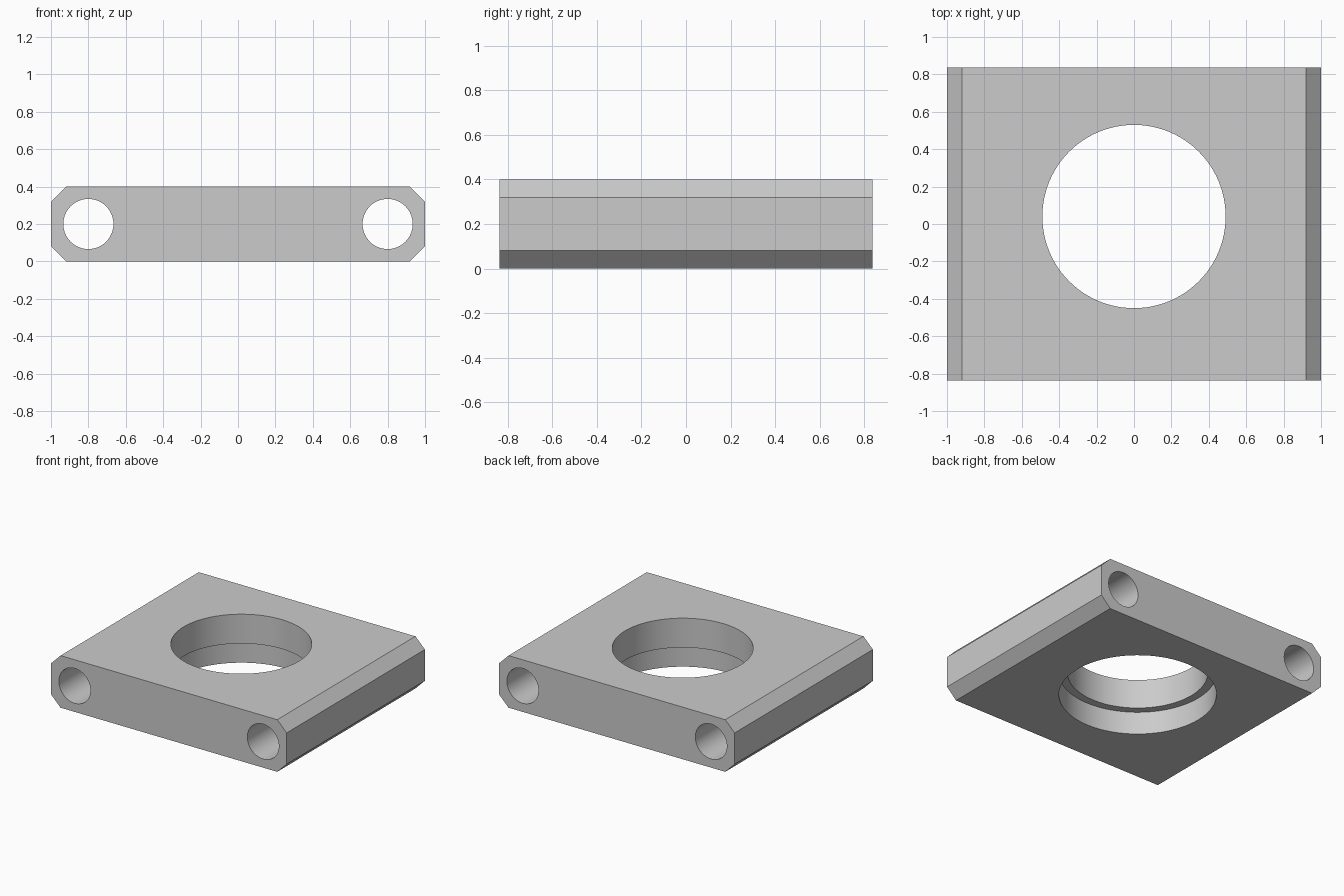
import bpy
import bmesh
import math

cube = bpy.data.objects.get("Cube")
if cube:
    bpy.data.objects.remove(cube, do_unlink=True)

WIDTH, DEPTH, HEIGHT, CHAMFER = 2.0, 1.676, 0.4, 0.08
BORE_Y = 0.04

grey = bpy.data.materials.new("plain_grey")
grey.use_nodes = True
grey.diffuse_color = (0.6, 0.6, 0.6, 1)
grey.node_tree.nodes["Principled BSDF"].inputs["Base Color"].default_value = (0.6, 0.6, 0.6, 1)

# Block: box with the four long edges chamfered
bm = bmesh.new()
bmesh.ops.create_cube(bm, size=1)
bmesh.ops.scale(bm, vec=(WIDTH, DEPTH, HEIGHT), verts=bm.verts)
bmesh.ops.translate(bm, vec=(0, 0, HEIGHT / 2), verts=bm.verts)
long_edges = [e for e in bm.edges if abs(e.verts[0].co.y - e.verts[1].co.y) > 1]
bmesh.ops.bevel(bm, geom=long_edges, offset=CHAMFER, segments=1,
                affect='EDGES', offset_type='OFFSET')
mesh = bpy.data.meshes.new("mounting_block")
bm.to_mesh(mesh)
bm.free()
block = bpy.data.objects.new("mounting_block", mesh)
bpy.context.collection.objects.link(block)
mesh.materials.append(grey)


def drill(name, radius, length, location, rotation=(0, 0, 0), sides=96):
    """Cut a round hole in the block and remove the cutter."""
    bpy.ops.mesh.primitive_cylinder_add(vertices=sides, radius=radius, depth=length,
                                        location=location, rotation=rotation)
    cutter = bpy.context.object
    cutter.name = name
    cutter.hide_render = True
    cutter.data.materials.append(grey)
    mod = block.modifiers.new(name, 'BOOLEAN')
    mod.operation = 'DIFFERENCE'
    mod.solver = 'EXACT'
    mod.object = cutter
    bpy.context.view_layer.objects.active = block
    bpy.ops.object.modifier_apply(modifier=name)
    bpy.data.objects.remove(cutter, do_unlink=True)


# Central bore with a wider recess from below
drill("bore", 0.49, 1, (0, BORE_Y, HEIGHT / 2))
drill("recess", 0.55, 0.35, (0, BORE_Y, 0))

# Side holes running front to back
for side in (-1, 1):
    drill("side_hole", 0.134, 3, (side * 0.8, 0, HEIGHT / 2),
          (math.pi / 2, 0, 0), 64)

# Smooth hole walls, sharp edges
bpy.ops.object.select_all(action='DESELECT')
block.select_set(True)
bpy.context.view_layer.objects.active = block
bpy.ops.object.shade_smooth_by_angle(angle=math.radians(30))
